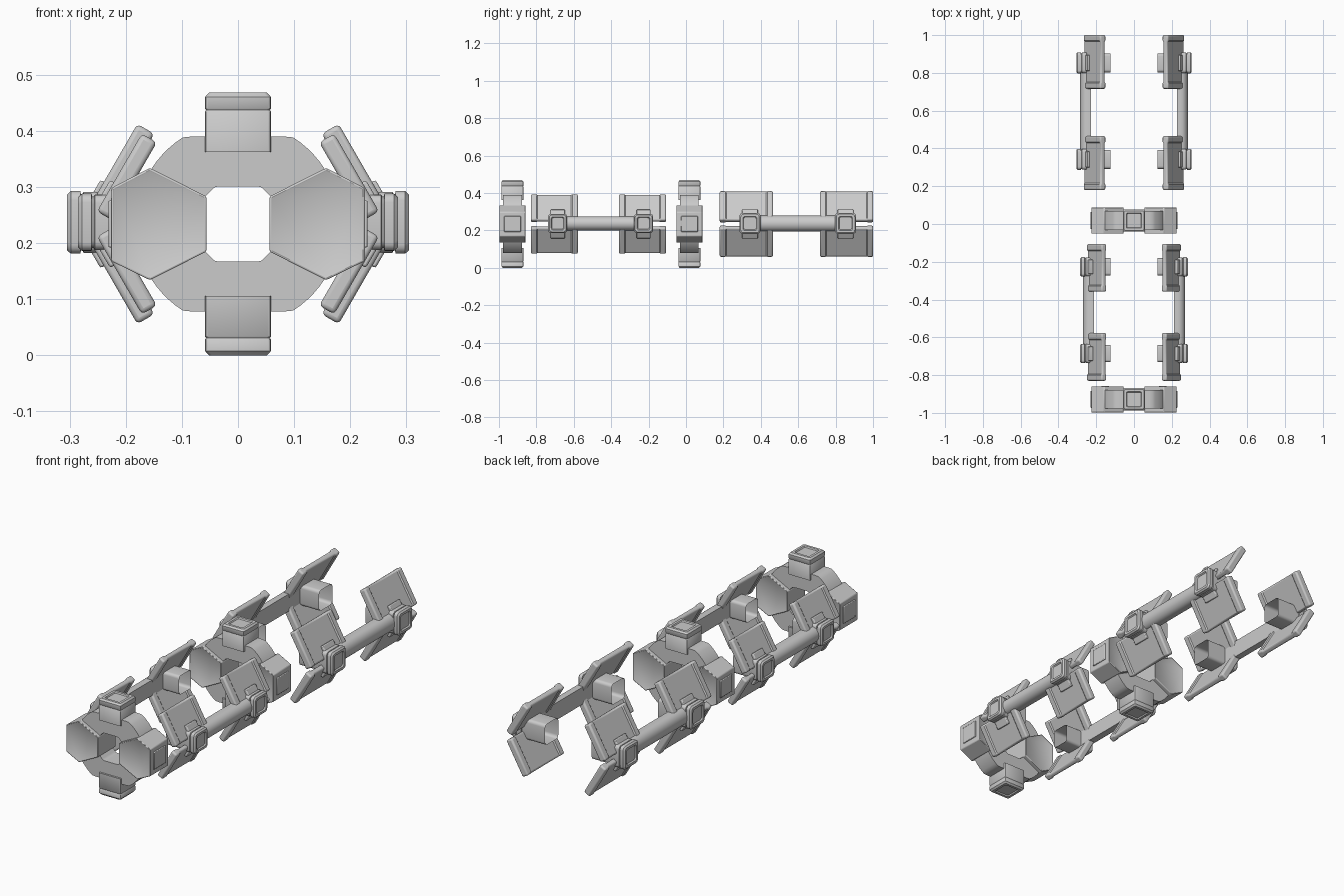
import bpy, bmesh, math

if "Cube" in bpy.data.objects:
    bpy.data.objects.remove(bpy.data.objects["Cube"])

ZC = 0.234  # height of the central axis


def finish(name, bm, bevel=0.0, segs=2):
    bmesh.ops.recalc_face_normals(bm, faces=bm.faces)
    me = bpy.data.meshes.new(name)
    bm.to_mesh(me)
    bm.free()
    ob = bpy.data.objects.new(name, me)
    bpy.context.collection.objects.link(ob)
    bpy.ops.object.select_all(action='DESELECT')
    bpy.context.view_layer.objects.active = ob
    ob.select_set(True)
    if bevel:
        m = ob.modifiers.new("bevel", 'BEVEL')
        m.width, m.segments, m.limit_method = bevel, segs, 'ANGLE'
        m.angle_limit = math.radians(40)
    bpy.ops.object.shade_smooth_by_angle(angle=math.radians(35))
    return ob


def loft(name, loops, cap0=True, cap1=True, bevel=0.0, inset=None, segs=2, close=False):
    """Bridge equal-length loops of 3D points, optionally capping and insetting the ends."""
    bm = bmesh.new()
    rows = [[bm.verts.new(p) for p in lp] for lp in loops]
    n = len(rows[0])
    pairs = list(zip(rows, rows[1:])) + ([(rows[-1], rows[0])] if close else [])
    for a, b in pairs:
        for i in range(n):
            j = (i + 1) % n
            bm.faces.new((a[i], a[j], b[j], b[i]))
    caps = []
    if cap0:
        caps.append(bm.faces.new(rows[0]))
    if cap1:
        caps.append(bm.faces.new(rows[-1]))
    if inset:
        bmesh.ops.recalc_face_normals(bm, faces=bm.faces)
        bmesh.ops.inset_individual(bm, faces=caps, thickness=inset[0], depth=-inset[1])
    return finish(name, bm, bevel, segs)


def prism(name, pts, c0, c1, f, **kw):
    """Extrude a 2D profile; f maps (a, b, c) to x, y, z."""
    return loft(name, [[f(a, b, c) for a, b in pts] for c in (c0, c1)], **kw)


def rect(a, b):
    return [(-a, -b), (a, -b), (a, b), (-a, b)]


def rounded(h, r, k=4):
    out = []
    for q, (sx, sy) in enumerate([(1, 1), (-1, 1), (-1, -1), (1, -1)]):
        for i in range(k + 1):
            t = math.pi / 2 * (q + i / k)
            out.append((sx * (h - r) + r * math.cos(t), sy * (h - r) + r * math.sin(t)))
    return out


# Ring modules: clipped disc with an octagonal hole, hexagonal side blocks, end boxes
HEX = [(0.157, 0.1), (0.056, 0.049), (0.056, -0.049), (0.157, -0.1), (0.226, -0.066), (0.226, 0.064)]


def ring_module(tag, yc):
    outer, inner = [], []
    for i in range(72):
        t = 2 * math.pi * (i + 0.5) / 72
        c, s = math.cos(t), math.sin(t)
        ro = min(0.183, 0.156 / abs(s))
        ri = min(0.067 / abs(s), 0.07 / abs(c), 0.107 / (abs(s) + abs(c)))
        outer.append((ro * c, ro * s))
        inner.append((ri * c, ri * s))
    loops = [[(x, yc + y, ZC + z) for x, z in prof]
             for prof, y in ((outer, -0.05), (outer, 0.05), (inner, 0.05), (inner, -0.05))]
    loft(tag + "_ring_disc", loops, False, False, close=True)
    for sx, side in ((1, "right"), (-1, "left")):
        prism(f"{tag}_hex_block_{side}", HEX, yc - 0.071, yc + 0.071,
              lambda a, b, c: (sx * a, c, ZC + b), bevel=0.004, inset=(0.006, 0.003))
        prism(f"{tag}_side_panel_{side}", rect(0.045, 0.042), 0.22, 0.231,
              lambda a, b, c: (sx * c, yc + a, ZC + b), bevel=0.003)
    for sz, side in ((1, "top"), (-1, "bottom")):
        steps = [(0.128, 0.059), (0.2, 0.059), (0.203, 0.057), (0.206, 0.059),
                 (0.226, 0.059), (0.234, 0.052), (0.234, 0.040), (0.228, 0.037)]
        loft(f"{tag}_end_box_{side}",
             [[(a, yc + b, ZC + sz * h) for a, b in rounded(w, 0.006, 2)] for h, w in steps])


# Side rails: half-round bar, two hollow nodes, and angled plates above and below each node
def rail(tag, sx, plates, nodes, px, pz, L, t, half_y, flat, depth, bar_h, xo, h):
    z0 = ZC + 0.003
    arc = [(flat, -bar_h)]
    for i in range(13):
        a = math.pi * (i / 12 - 0.5)
        arc.append((flat + depth * (0.35 + 0.65 * math.cos(a)), bar_h * math.sin(a)))
    arc.append((flat, bar_h))
    prism(tag + "_bar", arc, nodes[0], nodes[1], lambda a, b, c: (sx * a, c, z0 + b))

    for k, yn in enumerate(nodes):
        e = h * 0.9
        steps = [(0.125, e), (xo - 0.055, e), (xo - 0.054, h * 0.97), (xo - 0.03, h * 0.97),
                 (xo - 0.028, e), (xo - 0.025, e), (xo - 0.024, h), (xo - 0.007, h),
                 (xo, h * 0.88), (xo, h * 0.68), (xo - 0.006, h * 0.6)]
        loft(f"{tag}_node_{k}",
             [[(sx * x, yn + a, z0 + b) for a, b in rounded(w, w * 0.3)] for x, w in steps],
             cap0=False)

    # plate profile has thicker lips at both y ends
    m, lip = t * 0.36, 0.03
    prof = [(-half_y, -t / 2), (-half_y + lip, -t / 2), (-half_y + lip + 0.006, -m),
            (half_y - lip - 0.006, -m), (half_y - lip, -t / 2), (half_y, -t / 2)]
    prof += [(y, -n) for y, n in reversed(prof)]
    for k, yp in enumerate(plates):
        for sz, side in ((1, "upper"), (-1, "lower")):
            def place(y, n, u):
                return (sx * (px - 0.5 * u + 0.866 * n), y,
                        ZC + sz * (pz + 0.866 * u + 0.5 * n))
            prism(f"{tag}_plate_{k}_{side}", prof, -L / 2, L / 2,
                  lambda a, b, c: place(yp + a, b, c), bevel=0.008, segs=3)
            # hinge bracket joining plate and node
            prism(f"{tag}_bracket_{k}_{side}", rect(h * 0.75, 0.008), -L / 2 + 0.004, -L / 2 + 0.06,
                  lambda a, b, c: place(nodes[k] + a, m + 0.004 + b, c), bevel=0.004)


ring_module("front", -0.928)
ring_module("middle", 0.018)
for sx, side in ((1, "right"), (-1, "left")):
    rail("front_rail_" + side, sx, (-0.704, -0.2325), (-0.686, -0.227),
         0.198, 0.084, 0.160, 0.031, 0.126, 0.212, 0.058, 0.038, 0.285, 0.051)
    rail("rear_rail_" + side, sx, (0.3225, 0.8585), (0.342, 0.853),
         0.209, 0.092, 0.179, 0.035, 0.1425, 0.228, 0.057, 0.042, 0.305, 0.056)
